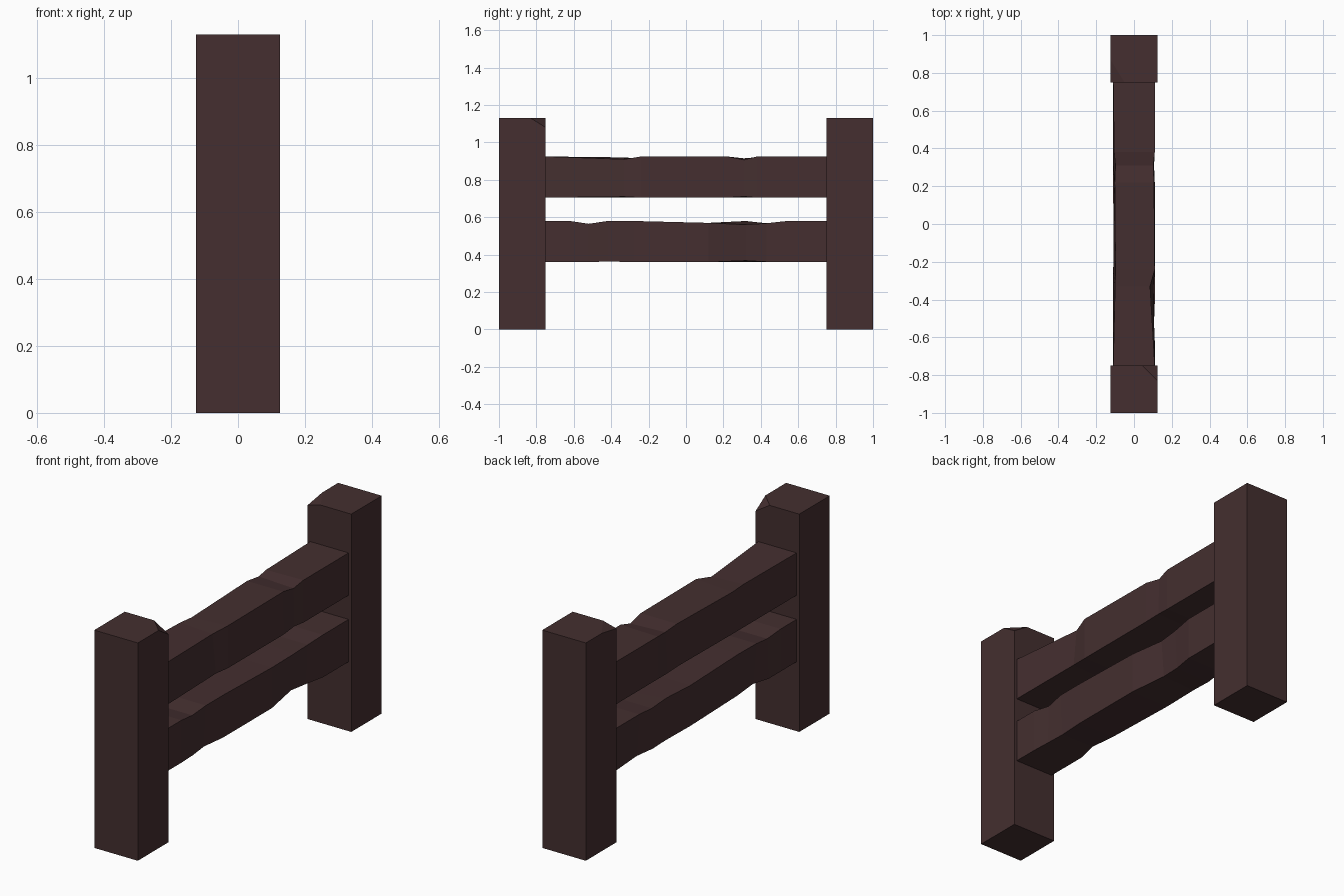
import bpy, bmesh
from mathutils import Vector

if "Cube" in bpy.data.objects:
    bpy.data.objects.remove(bpy.data.objects["Cube"])

wood = bpy.data.materials.new("dark brown wood")
wood.diffuse_color = (0.058, 0.028, 0.029, 1)
wood.use_nodes = True
wood.node_tree.nodes["Principled BSDF"].inputs["Base Color"].default_value = wood.diffuse_color


def finish(name, bm):
    bmesh.ops.recalc_face_normals(bm, faces=bm.faces)
    mesh = bpy.data.meshes.new(name)
    bm.to_mesh(mesh)
    bm.free()
    mesh.materials.append(wood)
    bpy.context.collection.objects.link(bpy.data.objects.new(name, mesh))


# Square post with one top corner (facing the rails) chipped off by a plane
def post(name, side, chip_x, chip_y, chip_z):
    bm = bmesh.new()
    bmesh.ops.create_cube(bm, size=1)
    for v in bm.verts:
        v.co = Vector((v.co.x * 0.25, v.co.y * 0.25 + side * 0.875, (v.co.z + 0.5) * 1.13))
    cx, cy, cz = -side * 0.125, side * 0.75, 1.13
    normal = Vector((-side / chip_x, -side / chip_y, 1 / chip_z))
    bmesh.ops.bisect_plane(bm, geom=bm.verts[:] + bm.edges[:] + bm.faces[:],
                           plane_co=(cx, cy, cz - chip_z), plane_no=normal, clear_outer=True)
    bmesh.ops.holes_fill(bm, edges=[e for e in bm.edges if e.is_boundary])
    finish(name, bm)


# Rail made of quad sections whose corners are pushed in where the wood is worn.
# dents: y -> {corner: (inset x, inset z)}, corners are top/bottom (T/B) and +x/-x (P/N)
def rail(name, z0, z1, dents):
    bm = bmesh.new()
    rings = []
    for y in sorted([-0.75, 0.75, *dents]):
        ring = []
        for corner, sx, top in (("BN", -1, 0), ("BP", 1, 0), ("TP", 1, 1), ("TN", -1, 1)):
            dx, dz = dents.get(y, {}).get(corner, (0, 0))
            ring.append(bm.verts.new((sx * (0.11 - dx), y, z1 - dz if top else z0 + dz)))
        rings.append(ring)
    for a, b in zip(rings, rings[1:]):
        for i in range(4):
            j = (i + 1) % 4
            bm.faces.new((a[i], a[j], b[j], b[i]))
    bm.faces.new(rings[0])
    bm.faces.new(rings[-1])
    finish(name, bm)


post("front_post", -1, 0.08, 0.08, 0.05)
post("back_post", 1, 0.075, 0.12, 0.02)

rail("upper_rail", 0.705, 0.925, {
    -0.33: {"TP": (0.025, 0.015), "TN": (0.01, 0.005), "BP": (0.006, 0.005)},
    -0.24: {"TN": (0.012, 0.012)},
    0.22: {"TP": (0.004, 0), "TN": (0.008, 0), "BN": (0.005, 0)},
    0.31: {"TP": (0.008, 0.018), "TN": (0.012, 0.01), "BP": (0.004, 0.006)},
    0.38: {"TN": (0.005, 0.004)},
})
rail("lower_rail", 0.36, 0.58, {
    -0.62: {},
    -0.52: {"TP": (0.008, 0.015), "TN": (0.008, 0.015), "BP": (0.004, 0)},
    -0.42: {"BP": (0.012, 0.004), "BN": (0.02, 0.006)},
    -0.28: {"BN": (0.01, 0.002), "TN": (0.005, 0.002)},
    0.12: {"TP": (0, 0.01), "TN": (0, 0.01)},
    0.32: {"TP": (0.015, 0.02), "BP": (0.03, 0.008), "BN": (0.004, 0)},
    0.43: {"TP": (0.01, 0.012), "TN": (0.005, 0.012), "BP": (0.02, 0.002)},
    0.54: {"BN": (0.015, 0)},
})
